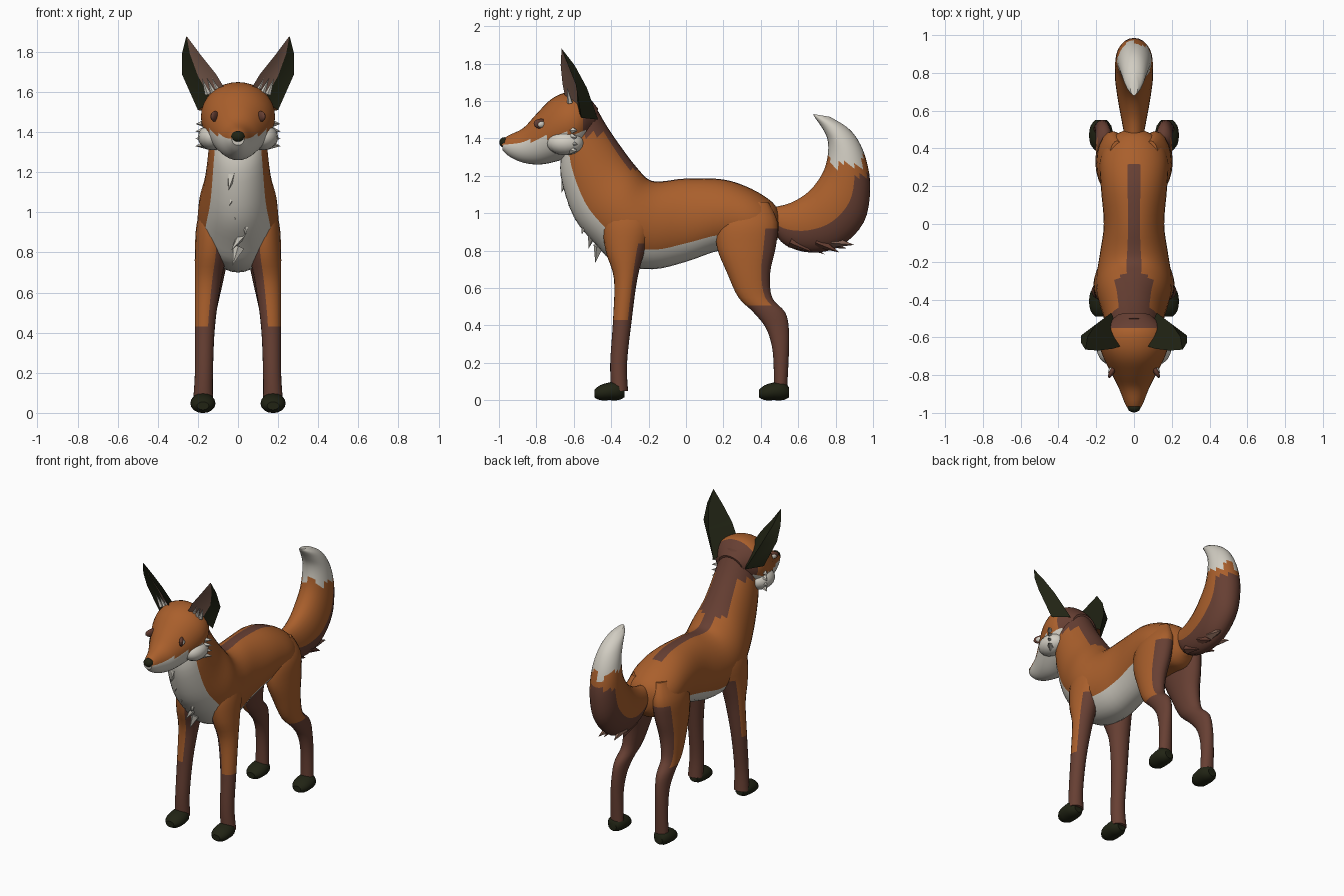
import bpy, bmesh, math, random
from mathutils import Vector

if "Cube" in bpy.data.objects:
    bpy.data.objects.remove(bpy.data.objects["Cube"])

random.seed(4)
COLOURS = {
    "rust_orange": (0.40, 0.115, 0.025),
    "dark_brown": (0.135, 0.05, 0.033),
    "cream_white": (0.64, 0.61, 0.54),
    "blackish_green": (0.015, 0.017, 0.007),
    "ear_pink": (0.23, 0.125, 0.09),
}
NAMES = list(COLOURS)
MATS = []
for key, rgb in COLOURS.items():
    m = bpy.data.materials.new(key)
    m.diffuse_color = (*rgb, 1)
    m.use_nodes = True
    m.node_tree.nodes["Principled BSDF"].inputs["Base Color"].default_value = m.diffuse_color
    MATS.append(m)
O, B, W, K, P = range(5)


def finish(name, bm, angle=40):
    bmesh.ops.recalc_face_normals(bm, faces=bm.faces)
    me = bpy.data.meshes.new(name)
    bm.to_mesh(me)
    bm.free()
    ob = bpy.data.objects.new(name, me)
    bpy.context.collection.objects.link(ob)
    for m in MATS:
        me.materials.append(m)
    bpy.ops.object.select_all(action='DESELECT')
    ob.select_set(True)
    bpy.context.view_layer.objects.active = ob
    bpy.ops.object.shade_smooth_by_angle(angle=math.radians(angle))
    return ob


def spline(rows, steps):
    """Catmull-Rom through the section rows."""
    out = []
    for i in range(len(rows) - 1):
        p0, p1 = rows[max(i - 1, 0)], rows[i]
        p2, p3 = rows[i + 1], rows[min(i + 2, len(rows) - 1)]
        for k in range(steps):
            u = k / steps
            out.append([0.5 * (2 * b + (c - a) * u + (2 * a - 5 * b + 4 * c - d) * u * u
                               + (3 * b - a - 3 * c + d) * u ** 3)
                        for a, b, c, d in zip(p0, p1, p2, p3)])
    return out + [list(rows[-1])]


def loft(name, rows, rule, sides=24, steps=4, sx=1):
    """Rows: y,z of one edge, y,z of the opposite edge, half width, centre x.
    rule(centre, t, s): t runs edge to edge, s is -1 inner .. 1 outer."""
    bm = bmesh.new()
    rings = []
    for ay, az, by, bz, w, cx in spline(rows, steps):
        ring = []
        for k in range(sides):
            th = 2 * math.pi * k / sides
            c = math.cos(th) / 2
            ring.append(bm.verts.new((sx * (cx + w * math.sin(th)),
                                      (ay + by) / 2 + c * (ay - by),
                                      (az + bz) / 2 + c * (az - bz))))
        rings.append(ring)
    for r0, r1 in zip(rings, rings[1:]):
        for k in range(sides):
            j = (k + 1) % sides
            f = bm.faces.new((r0[k], r0[j], r1[j], r1[k]))
            th = 2 * math.pi * (k + 0.5) / sides
            f.material_index = rule(f.calc_center_median(), (1 - math.cos(th)) / 2, math.sin(th))
    for ring in (rings[0], rings[-1]):
        f = bm.faces.new(ring)
        f.material_index = rule(f.calc_center_median(), 0.5, 0)
    return finish(name, bm)


def ball(name, loc, radii, mat, turn=0):
    bm = bmesh.new()
    bmesh.ops.create_uvsphere(bm, u_segments=16, v_segments=10, radius=1)
    for v in bm.verts:
        v.co = Vector(a * b for a, b in zip(v.co, radii))
    for f in bm.faces:
        f.material_index = mat
    ob = finish(name, bm)
    ob.location = loc
    ob.rotation_euler.z = turn
    return ob


def tufts(name, items):
    """Small pointed fur locks: base, tip, radius, material."""
    bm = bmesh.new()
    for base, tip, r, mat in items:
        base, tip = Vector(base), Vector(tip)
        d = (tip - base).normalized()
        u = d.cross(Vector((0.3, 0.2, 1))).normalized()
        v = d.cross(u)
        ring = [bm.verts.new(base + r * (u * math.cos(k * 1.2566) + v * math.sin(k * 1.2566)))
                for k in range(5)]
        top = bm.verts.new(tip)
        faces = [bm.faces.new(ring)]
        faces += [bm.faces.new((ring[k], ring[(k + 1) % 5], top)) for k in range(5)]
        for f in faces:
            f.material_index = mat
    return finish(name, bm)


# Torso and neck in one sweep, rump to throat
def torso_rule(c, t, s):
    if c.y < 0.18 and t > 0.74:
        return W
    if c.z > 1.42 or (t < 0.1 and c.z > 1.24 and c.y < -0.2):
        return B
    return B if t < 0.015 and c.y < 0.3 else O


loft("torso_and_neck", [
    (0.50, 1.00, 0.49, 0.86, 0.05, 0), (0.46, 1.06, 0.43, 0.80, 0.14, 0),
    (0.35, 1.13, 0.33, 0.80, 0.18, 0), (0.20, 1.18, 0.18, 0.80, 0.175, 0),
    (0.00, 1.185, 0.00, 0.74, 0.16, 0), (-0.13, 1.17, -0.18, 0.70, 0.18, 0),
    (-0.20, 1.18, -0.37, 0.73, 0.20, 0), (-0.26, 1.24, -0.48, 0.83, 0.195, 0),
    (-0.33, 1.33, -0.60, 0.98, 0.165, 0), (-0.42, 1.46, -0.67, 1.20, 0.145, 0),
    (-0.50, 1.60, -0.66, 1.34, 0.13, 0)], torso_rule, sides=32)

# Head with pale lower muzzle
loft("head", [
    (-0.985, 1.39, -0.98, 1.335, 0.03, 0), (-0.95, 1.415, -0.94, 1.30, 0.05, 0),
    (-0.87, 1.455, -0.87, 1.27, 0.08, 0), (-0.80, 1.53, -0.78, 1.26, 0.12, 0),
    (-0.72, 1.61, -0.68, 1.28, 0.165, 0), (-0.64, 1.645, -0.60, 1.31, 0.185, 0),
    (-0.55, 1.64, -0.55, 1.35, 0.165, 0), (-0.47, 1.56, -0.50, 1.42, 0.09, 0)],
    lambda c, t, s: W if c.z < 1.36 + (c.y + 1) * 0.17 and c.y < -0.53
    else (B if c.y > -0.55 else O), sides=32)
ball("nose", (0, -0.972, 1.378), (0.034, 0.026, 0.028), K)


# Tail, root to tip
def tail_rule(c, t, s):
    if c.z > 1.28 + 0.03 * math.sin(c.x * 60):
        return W
    return B if t > 0.62 and c.z < 1.2 else O


loft("tail", [
    (0.46, 1.03, 0.47, 0.90, 0.05, 0), (0.56, 1.055, 0.53, 0.83, 0.065, 0),
    (0.65, 1.11, 0.66, 0.79, 0.085, 0), (0.71, 1.18, 0.82, 0.82, 0.10, 0),
    (0.745, 1.25, 0.95, 0.95, 0.10, 0), (0.76, 1.33, 0.985, 1.13, 0.095, 0),
    (0.755, 1.40, 0.965, 1.28, 0.085, 0), (0.725, 1.46, 0.92, 1.39, 0.07, 0),
    (0.69, 1.51, 0.86, 1.46, 0.05, 0), (0.68, 1.53, 0.77, 1.515, 0.02, 0)], tail_rule)


# Leg colouring: brown socks, backs and inner sides
def front_rule(c, t, s):
    return B if c.z < 0.43 or (c.z < 0.85 and (t > 0.8 or s < -0.3)) else O


def hind_rule(c, t, s):
    return B if c.z < 0.5 or (c.z < 0.92 and (t > 0.78 or s < -0.3)) else O


# Levels: z, front y, back y, half width, centre x
FRONT = [(0.05, -0.40, -0.31, 0.05, 0.175), (0.2, -0.405, -0.315, 0.045, 0.17),
         (0.43, -0.39, -0.29, 0.05, 0.165), (0.65, -0.385, -0.26, 0.065, 0.15),
         (0.8, -0.43, -0.22, 0.08, 0.135), (0.95, -0.44, -0.18, 0.075, 0.13),
         (1.08, -0.38, -0.22, 0.03, 0.13)]
HIND = [(0.05, 0.47, 0.54, 0.045, 0.17), (0.25, 0.465, 0.55, 0.04, 0.17),
        (0.38, 0.43, 0.55, 0.04, 0.165), (0.47, 0.36, 0.53, 0.045, 0.16),
        (0.55, 0.28, 0.46, 0.052, 0.15), (0.68, 0.22, 0.45, 0.068, 0.137),
        (0.82, 0.165, 0.48, 0.08, 0.122), (0.95, 0.17, 0.49, 0.078, 0.11),
        (1.06, 0.25, 0.44, 0.04, 0.09)]
PAW = [(0.0, 0.055, 0.015, 0.03), (0.03, 0.08, 0, 0.055), (0.08, 0.095, 0, 0.063),
       (0.13, 0.10, 0, 0.055), (0.16, 0.07, 0.015, 0.03)]
EAR = [[(0.05, -0.64, 1.59), (0.12, -0.47, 1.50), (0.20, -0.56, 1.51), (0.13, -0.58, 1.56)],
       [(0.11, -0.66, 1.69), (0.20, -0.53, 1.67), (0.28, -0.59, 1.69), (0.20, -0.585, 1.68)],
       [(0.19, -0.67, 1.79), (0.245, -0.595, 1.79), (0.28, -0.63, 1.79), (0.24, -0.63, 1.79)]]

for side, sx in (("right", 1), ("left", -1)):
    for part, levels, rule, y0 in (("front", FRONT, front_rule, -0.49), ("hind", HIND, hind_rule, 0.39)):
        loft(f"{part}_leg_{side}", [(a, z, b, z, w, cx) for z, a, b, w, cx in levels],
             rule, sides=20, sx=sx)
        loft(f"{part}_paw_{side}", [(y0 + y, hi, y0 + y, lo, w, 0.175) for y, hi, lo, w in PAW],
             lambda c, t, s: K, sides=16, steps=2, sx=sx)
    # Cupped ear, dark outside and pink inside
    bm = bmesh.new()
    rings = [[bm.verts.new((sx * x, y, z)) for x, y, z in lv] for lv in EAR]
    tip = bm.verts.new((sx * 0.257, -0.665, 1.88))
    for k in range(4):
        j = (k + 1) % 4
        fs = [bm.faces.new((r0[k], r0[j], r1[j], r1[k])) for r0, r1 in zip(rings, rings[1:])]
        fs.append(bm.faces.new((rings[-1][k], rings[-1][j], tip)))
        for f in fs:
            f.material_index = P if k == 3 else K
    bm.faces.new(rings[0][::-1])
    finish(f"ear_{side}", bm, 50)
    # Cheek ruff and eye
    ball(f"cheek_{side}", (sx * 0.125, -0.645, 1.375), (0.075, 0.10, 0.065), W)
    ball(f"eyelid_{side}", (sx * 0.113, -0.775, 1.478), (0.014, 0.045, 0.027), B, sx * 0.5)
    ball(f"eye_{side}", (sx * 0.120, -0.772, 1.474), (0.013, 0.026, 0.017), W, sx * 0.5)
    ball(f"pupil_{side}", (sx * 0.122, -0.785, 1.475), (0.012, 0.011, 0.013), K, sx * 0.5)
    # Locks on cheek and in the ear opening
    locks = [((sx * 0.15, -0.62, 1.34 + 0.035 * i), (sx * 0.212, -0.58, 1.33 + 0.037 * i), 0.028, W)
             for i in range(4)]
    locks += [((sx * (0.09 + 0.03 * i), -0.62, 1.59), (sx * (0.13 + 0.025 * i), -0.635, 1.67), 0.016, W)
              for i in range(3)]
    tufts(f"face_fur_{side}", locks)

# Ragged fur along chest, under the tail and at the tail tip
fur = [((random.uniform(-0.05, 0.05), -0.64 + 0.035 * i, 1.2 - 0.075 * i),
        (random.uniform(-0.06, 0.06), -0.665 + 0.036 * i, 1.11 - 0.075 * i), 0.03, W) for i in range(6)]
tufts("chest_fur", fur)
tufts("tail_fur", [((x, y, 0.85), (1.3 * x, y + 0.12, z), 0.035, m) for x, y, z, m in (
    (0.03, 0.56, 0.79, B), (-0.03, 0.62, 0.78, B), (0.04, 0.70, 0.79, B),
    (-0.04, 0.74, 0.81, P), (0.03, 0.78, 0.83, P))])
